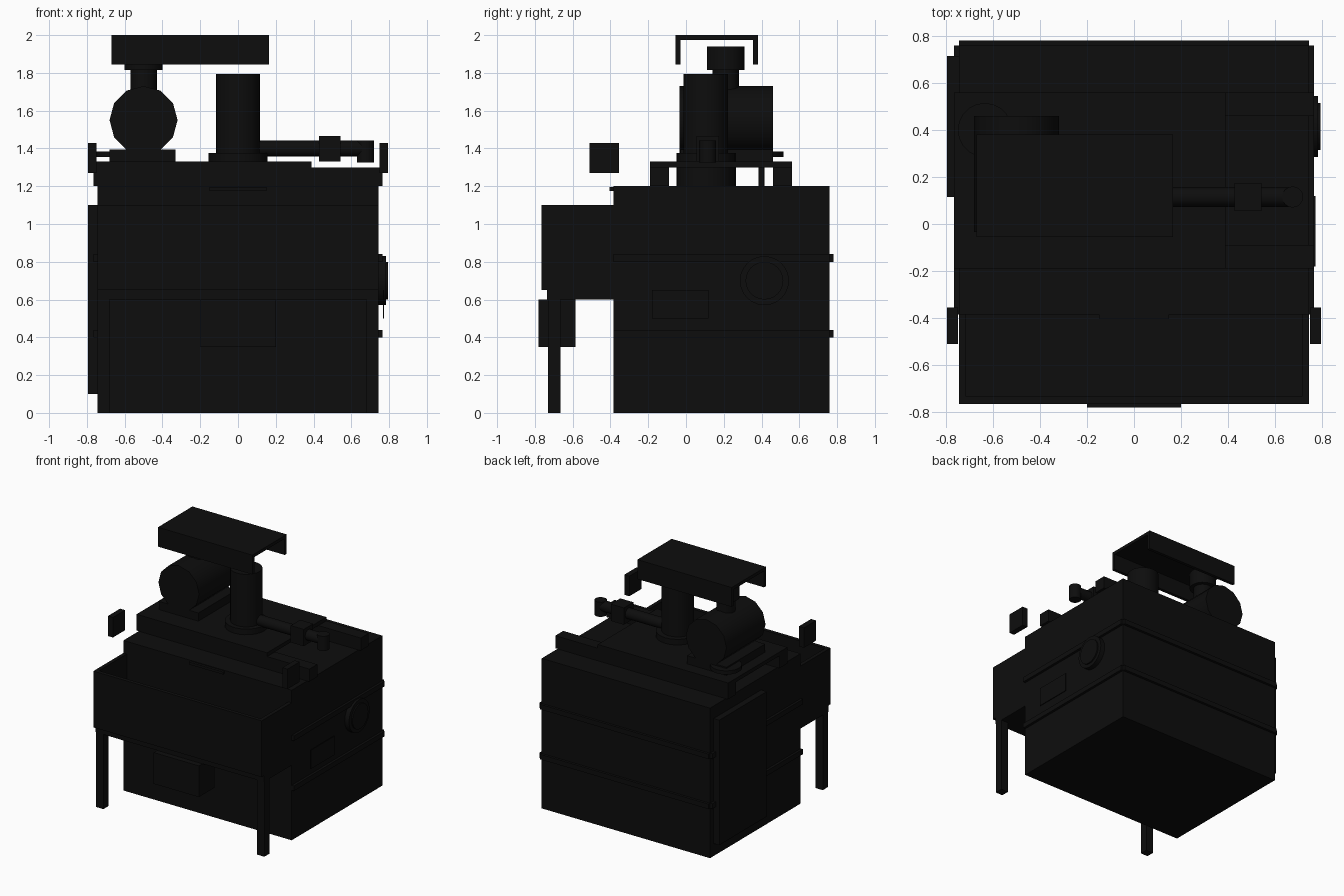
import bpy
import math

old = bpy.data.objects.get("Cube")
if old:
    bpy.data.objects.remove(old, do_unlink=True)

paint = bpy.data.materials.new("near_black_paint")
paint.use_nodes = True
COLOUR = (0.004, 0.004, 0.004, 1)
paint.diffuse_color = COLOUR
paint.node_tree.nodes["Principled BSDF"].inputs["Base Color"].default_value = COLOUR


def finish(name):
    ob = bpy.context.object
    ob.name = name
    ob.data.materials.append(paint)
    return ob


def box(name, x, y, z):
    """Box from (min, max) ranges."""
    mid = [(a + b) / 2 for a, b in (x, y, z)]
    bpy.ops.mesh.primitive_cube_add(size=1, location=mid)
    ob = bpy.context.object
    ob.scale = [b - a for a, b in (x, y, z)]
    bpy.ops.object.transform_apply(location=False, rotation=False, scale=True)
    return finish(name)


TURN = {"x": (0, math.pi / 2, 0), "y": (math.pi / 2, 0, 0), "z": (0, 0, 0)}


def tube(name, axis, centre, span, r, sides=24, smooth=True):
    """Cylinder along an axis; centre gives the other two coordinates."""
    loc = list(centre)
    loc.insert("xyz".index(axis), sum(span) / 2)
    bpy.ops.mesh.primitive_cylinder_add(vertices=sides, radius=r, depth=span[1] - span[0],
                                        location=loc, rotation=TURN[axis])
    if smooth:
        bpy.ops.object.shade_smooth_by_angle(angle=math.radians(35))
    return finish(name)


W = 0.745           # half width of the housing
FRONT, BACK = -0.385, 0.76

# Main housing with reinforcing straps
box("housing", (-W, W), (FRONT, BACK), (0, 1.2))
for z in (0.42, 0.82):
    band = (z - 0.02, z + 0.02)
    box("back_strap", (-W, W), (BACK, 0.78), band)
    for s in (-1, 1):
        box("side_strap", sorted((s * W, s * 0.765)), (FRONT, BACK), band)
box("front_trim", (-0.15, 0.15), (-0.405, FRONT), (1.175, 1.195))

# Front platform with panel railing, legs and step box
box("platform_deck", (-W, W), (-0.735, FRONT), (0.6, 0.65))
box("front_railing", (-W, W), (-0.765, -0.735), (0.65, 1.1))
for s in (-1, 1):
    box("side_railing", sorted((s * 0.715, s * W)), (-0.735, FRONT), (0.65, 1.1))
    box("platform_leg", sorted((s * 0.68, s * W)), (-0.73, -0.665), (0, 0.6))
    box("floodlight", sorted((s * 0.75, s * 0.795)), (-0.51, -0.355), (1.27, 1.43))
box("control_box", (-0.2, 0.2), (-0.78, -0.585), (0.35, 0.6))

# Side fittings
box("side_door", (-0.795, -W), (0.115, 0.715), (0.1, 1.1))
tube("inspection_flange", "x", (0.415, 0.7), (W, 0.783), 0.13)
tube("inspection_cover", "x", (0.415, 0.7), (0.783, 0.793), 0.1)
box("name_plate", (0.767, 0.773), (-0.18, 0.12), (0.5, 0.65))

# Roof skid
for y in (-0.14, 0.51):
    box("skid_beam", (-0.765, 0.765), (y - 0.05, y + 0.05), (1.2, 1.3))
box("skid_plate", (-0.765, 0.39), (-0.19, 0.56), (1.3, 1.33))

# Exhaust stack
tube("stack_flange", "z", (0, 0.107), (1.2, 1.375), 0.157)
tube("stack", "z", (0, 0.105), (1.375, 1.795), 0.117)

# Blower with outlet duct
box("blower_base", (-0.68, -0.33), (-0.03, 0.46), (1.33, 1.395))
tube("blower_drum", "y", (-0.5, 1.55), (-0.035, 0.46), 0.18, 12)
tube("outlet_duct", "z", (-0.5, 0.21), (1.7, 1.82), 0.07)
tube("outlet_cap", "z", (-0.5, 0.21), (1.815, 1.94), 0.1)

# Rain canopy
box("canopy_top", (-0.67, 0.165), (-0.055, 0.38), (1.975, 2))
box("canopy_front_flange", (-0.67, 0.165), (-0.055, -0.03), (1.845, 1.975))
box("canopy_back_flange", (-0.67, 0.165), (0.355, 0.38), (1.845, 1.975))

# Feed pipe with valve and down-turned end
tube("feed_pipe", "x", (0.115, 1.4), (0.1, 0.68), 0.042, 16)
box("valve_body", (0.428, 0.543), (0.055, 0.175), (1.33, 1.465))
tube("pipe_end", "z", (0.675, 0.115), (1.325, 1.442), 0.045, 16)

# Handwheel valve
tube("handwheel_stem", "z", (-0.635, 0.4), (1.2, 1.36), 0.015, 12)
tube("handwheel", "z", (-0.635, 0.4), (1.355, 1.385), 0.115, 20)
